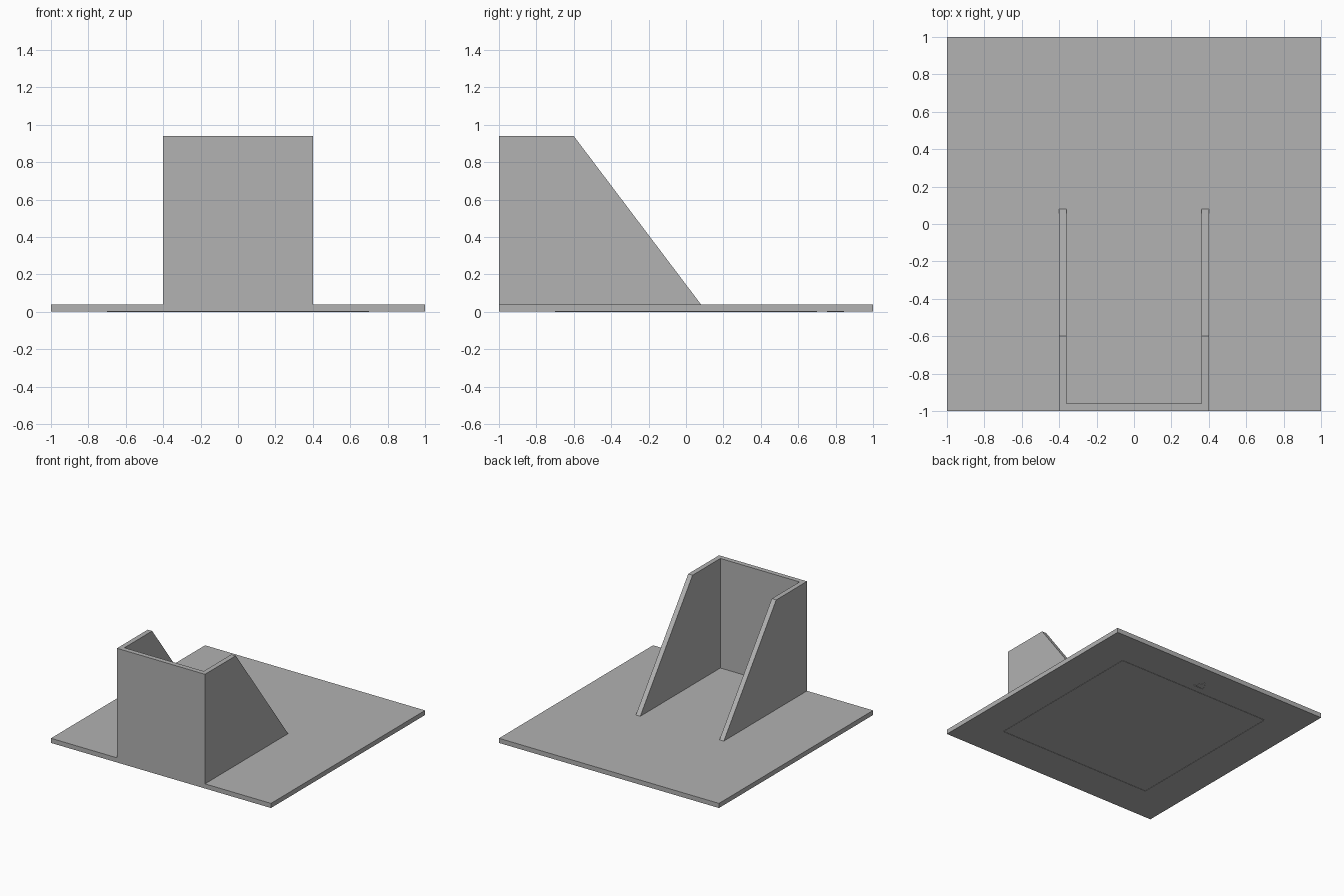
import bpy, bmesh
from mathutils import Vector

cube = bpy.data.objects.get("Cube")
if cube:
    bpy.data.objects.remove(cube, do_unlink=True)

GREY = (0.445, 0.445, 0.445, 1.0)
grey = bpy.data.materials.new("plain_grey")
grey.use_nodes = True
grey.diffuse_color = GREY
grey.node_tree.nodes["Principled BSDF"].inputs["Base Color"].default_value = GREY

LIFT = 0.002      # height of the fine underside lines
BASE_TOP = 0.04
WALL_TOP = 0.94
HALF_WIDTH = 0.4
THICK = 0.04


def add_object(name, bm):
    bmesh.ops.recalc_face_normals(bm, faces=bm.faces)
    mesh = bpy.data.meshes.new(name)
    bm.to_mesh(mesh)
    bm.free()
    mesh.materials.append(grey)
    obj = bpy.data.objects.new(name, mesh)
    bpy.context.collection.objects.link(obj)
    return obj


def prism(name, profile, direction):
    """Extrude a flat profile along a direction."""
    bm = bmesh.new()
    face = bm.faces.new([bm.verts.new(p) for p in profile])
    moved = bmesh.ops.extrude_face_region(bm, geom=[face])["geom"]
    verts = [g for g in moved if isinstance(g, bmesh.types.BMVert)]
    bmesh.ops.translate(bm, verts=verts, vec=direction)
    return add_object(name, bm)


def box(name, x, y, z0, z1):
    corners = [(-x, y[0], z0), (x, y[0], z0), (x, y[1], z0), (-x, y[1], z0)]
    return prism(name, corners, (0, 0, z1 - z0))


def outline(name, points, shrink):
    """Fine raised line following a closed polygon on the underside."""
    outer = [Vector((x, y, 0)) for x, y in points]
    centre = sum(outer, Vector()) / len(outer)
    bm = bmesh.new()
    a = [bm.verts.new(p) for p in outer]
    b = [bm.verts.new(centre + (p - centre) * shrink) for p in outer]
    n = len(outer)
    faces = [bm.faces.new((a[i], a[(i + 1) % n], b[(i + 1) % n], b[i])) for i in range(n)]
    moved = bmesh.ops.extrude_face_region(bm, geom=faces)["geom"]
    verts = [g for g in moved if isinstance(g, bmesh.types.BMVert)]
    bmesh.ops.translate(bm, verts=verts, vec=(0, 0, LIFT))
    return add_object(name, bm)


# Ground plate
base = box("base_plate", 1, (-1, 1), LIFT, BASE_TOP)

# Upright front panel and two sloping side walls
parts = [box("front_panel", HALF_WIDTH, (-1, -1 + THICK), LIFT, WALL_TOP)]
slope_foot = 0.08
slope_run = (slope_foot + 0.6) / (WALL_TOP - BASE_TOP)
for side, x in (("right", -HALF_WIDTH), ("left", HALF_WIDTH - THICK)):
    sunk = BASE_TOP / 2
    foot = slope_foot + slope_run * (BASE_TOP - sunk)
    profile = [(x, -1, sunk), (x, foot, sunk), (x, -0.6, WALL_TOP), (x, -1, WALL_TOP)]
    parts.append(prism(side + "_side_wall", profile, (THICK, 0, 0)))

# Fuse the walls into the plate
for part in parts:
    mod = base.modifiers.new("fuse", "BOOLEAN")
    mod.operation = "UNION"
    mod.solver = "EXACT"
    mod.object = part
bpy.context.view_layer.objects.active = base
for mod in list(base.modifiers):
    bpy.ops.object.modifier_apply(modifier=mod.name)
for part in parts:
    bpy.data.objects.remove(part, do_unlink=True)
base.name = "base_with_walls"

# Merge coplanar faces left by the fusing
bm = bmesh.new()
bm.from_mesh(base.data)
bmesh.ops.dissolve_limit(bm, angle_limit=0.01, verts=bm.verts, edges=bm.edges)
bm.to_mesh(base.data)
bm.free()

# Underside markings: square outline and a small arrow towards the back
s = 0.7
outline("underside_square", [(-s, -s), (s, -s), (s, s), (-s, s)], 0.994)
outline("underside_arrow", [(-0.05, 0.755), (0.05, 0.755), (0, 0.845)], 0.88)
